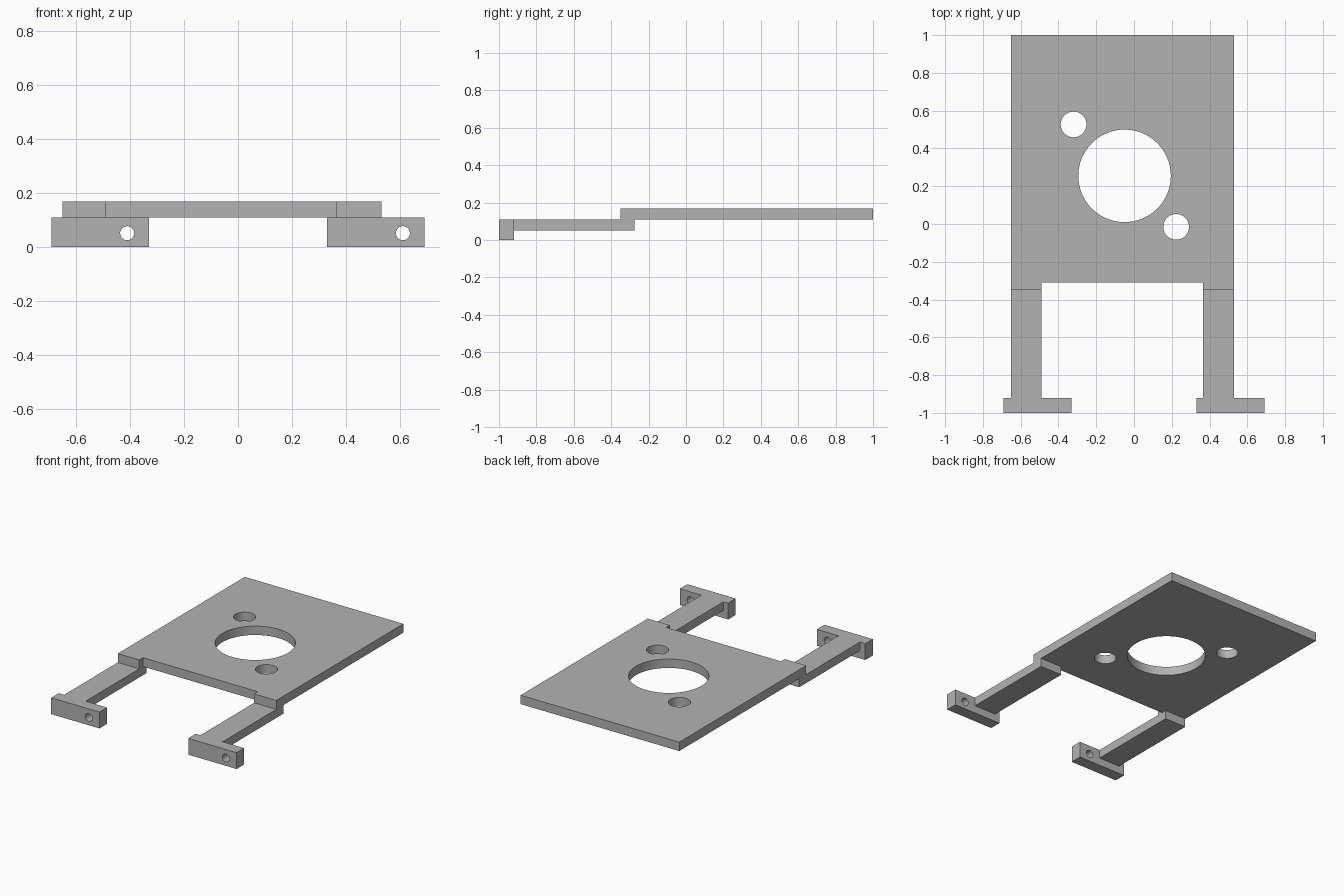
import bpy, bmesh
from math import cos, sin, pi

cube = bpy.data.objects.get("Cube")
if cube:
    bpy.data.objects.remove(cube, do_unlink=True)

grey = bpy.data.materials.new("plain_grey")
grey.use_nodes = True
COLOUR = (0.45, 0.45, 0.45, 1)
grey.diffuse_color = COLOUR
grey.node_tree.nodes["Principled BSDF"].inputs["Base Color"].default_value = COLOUR


def rect(x0, x1, y0, y1):
    return [(x0, y0), (x1, y0), (x1, y1), (x0, y1)]


def circle(x, y, r, n=64):
    return [(x + r * cos(2 * pi * i / n), y + r * sin(2 * pi * i / n)) for i in range(n)]


def slab(name, loops, thickness, location, rotation=(0, 0, 0)):
    """Filled outline with holes, extruded evenly about its own plane."""
    curve = bpy.data.curves.new(name, "CURVE")
    curve.dimensions = "2D"
    curve.fill_mode = "BOTH"
    curve.extrude = thickness / 2
    for loop in loops:
        spline = curve.splines.new("POLY")
        spline.points.add(len(loop) - 1)
        for point, (x, y) in zip(spline.points, loop):
            point.co = (x, y, 0, 1)
        spline.use_cyclic_u = True
    obj = bpy.data.objects.new(name, curve)
    obj.location, obj.rotation_euler = location, rotation
    bpy.context.collection.objects.link(obj)
    bpy.ops.object.select_all(action="DESELECT")
    obj.select_set(True)
    bpy.context.view_layer.objects.active = obj
    bpy.ops.object.convert(target="MESH")
    obj = bpy.context.object
    # Weld the caps to the walls
    bm = bmesh.new()
    bm.from_mesh(obj.data)
    bmesh.ops.remove_doubles(bm, verts=bm.verts, dist=0.0001)
    bmesh.ops.recalc_face_normals(bm, faces=bm.faces)
    bm.to_mesh(obj.data)
    bm.free()
    obj.data.materials.clear()
    obj.data.materials.append(grey)
    bpy.ops.object.shade_smooth_by_angle(angle=pi / 6)
    return obj


# Main plate with front tabs, a large bore and two screw holes
X0, X1, IN0, IN1 = -0.65, 0.53, -0.49, 0.365
BACK, EDGE, TAB = 1.0, -0.31, -0.35
outline = [(X0, TAB), (IN0, TAB), (IN0, EDGE), (IN1, EDGE),
           (IN1, TAB), (X1, TAB), (X1, BACK), (X0, BACK)]
slab("mounting_plate",
     [outline, circle(-0.05, 0.255, 0.245),
      circle(-0.32, 0.527, 0.068), circle(0.223, -0.015, 0.068)],
     0.06, (0, 0, 0.14))

# Arms under the tabs, each ending in a drilled foot
for side, arm, foot, hole_x in (("right", (X0, IN0), (-0.69, -0.33), -0.41),
                                ("left", (IN1, X1), (0.33, 0.69), 0.61)):
    slab(side + "_arm", [rect(*arm, -0.925, -0.275)], 0.058, (0, 0, 0.081))
    slab(side + "_foot", [rect(*foot, 0, 0.11), circle(hole_x, 0.052, 0.026, 32)],
         0.08, (0, -0.96, 0), (pi / 2, 0, 0))
